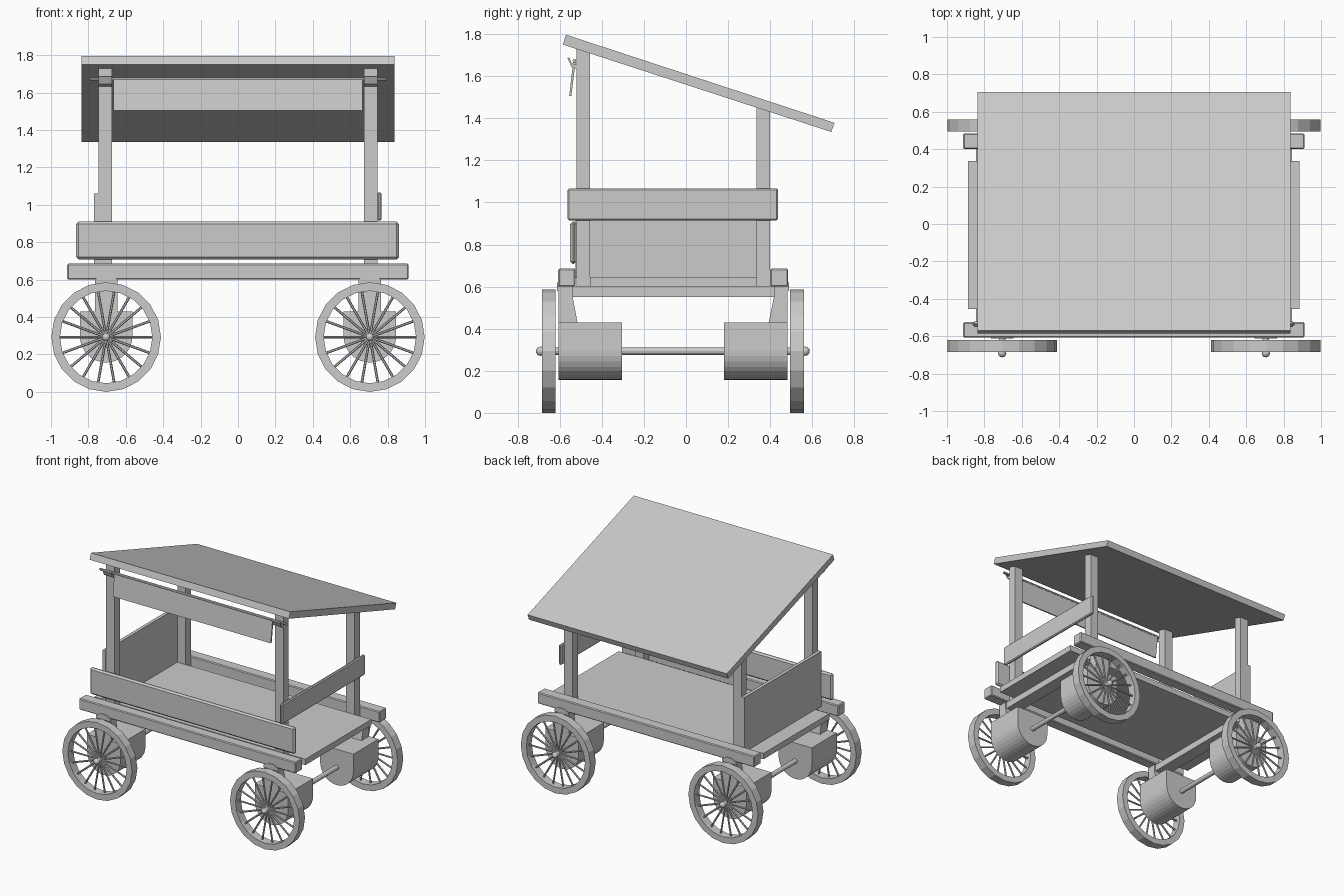
import bpy, bmesh, math
from mathutils import Matrix, Vector

if "Cube" in bpy.data.objects:
    bpy.data.objects.remove(bpy.data.objects["Cube"])


def finish(name, bm, bevel=0):
    bmesh.ops.recalc_face_normals(bm, faces=bm.faces)
    me = bpy.data.meshes.new(name)
    bm.to_mesh(me)
    bm.free()
    ob = bpy.data.objects.new(name, me)
    bpy.context.collection.objects.link(ob)
    if bevel:
        m = ob.modifiers.new("edge", 'BEVEL')
        m.width = bevel
        m.segments = 1
    return ob


def box(name, x, y, z, bevel=0):
    """Box from (min, max) ranges."""
    bm = bmesh.new()
    bmesh.ops.create_cube(bm, size=1)
    for v in bm.verts:
        v.co = [r[0] if c < 0 else r[1] for c, r in zip(v.co, (x, y, z))]
    return finish(name, bm, bevel)


def prism(name, pts, axis, a, b):
    """Extrude a profile: axis 'x' takes (y, z) points, axis 'y' takes (x, z)."""
    bm = bmesh.new()
    co = (lambda p, t: (t, p[0], p[1])) if axis == 'x' else (lambda p, t: (p[0], t, p[1]))
    lo = [bm.verts.new(co(p, a)) for p in pts]
    hi = [bm.verts.new(co(p, b)) for p in pts]
    bm.faces.new(lo)
    bm.faces.new(hi)
    n = len(pts)
    for i in range(n):
        bm.faces.new((lo[i], lo[(i + 1) % n], hi[(i + 1) % n], hi[i]))
    return finish(name, bm)


def add_rod(bm, p, q, r, sides):
    p, q = Vector(p), Vector(q)
    d = q - p
    mat = Matrix.Translation((p + q) / 2) @ d.to_track_quat('Z', 'Y').to_matrix().to_4x4()
    bmesh.ops.create_cone(bm, cap_ends=True, segments=sides, radius1=r, radius2=r,
                          depth=d.length, matrix=mat)


def rod(name, p, q, r, sides=12):
    bm = bmesh.new()
    add_rod(bm, p, q, r, sides)
    return finish(name, bm)


R, HUB_Z, AX = 0.293, 0.293, 0.705


def wheel(name, x, y0, y1):
    # rim
    bm = bmesh.new()
    n = 20
    rings = []
    for i in range(n):
        a = 2 * math.pi * i / n + math.pi / 2
        rings.append([bm.verts.new((x + r * math.cos(a), y, HUB_Z + r * math.sin(a)))
                      for r, y in ((R, y0), (R, y1), (0.247, y1), (0.247, y0))])
    for i in range(n):
        s, t = rings[i], rings[(i + 1) % n]
        for k in range(4):
            bm.faces.new((s[k], s[(k + 1) % 4], t[(k + 1) % 4], t[k]))
    # spokes
    ym = (y0 + y1) / 2
    for i in range(18):
        a = 2 * math.pi * i / 18
        c, s = math.cos(a), math.sin(a)
        add_rod(bm, (x + 0.01 * c, ym, HUB_Z + 0.01 * s),
                (x + 0.252 * c, ym, HUB_Z + 0.252 * s), 0.007, 6)
    finish(name, bm)


# roof
prism("roof", [(-0.57, 1.797), (-0.585, 1.75), (0.69, 1.335), (0.706, 1.378)], 'x', -0.838, 0.838)

# floor and long rails
box("floor", (-0.888, 0.885), (-0.455, 0.337), (0.6, 0.645))
for n, y in (("front_rail", (-0.608, -0.525)), ("back_rail", (0.4, 0.485))):
    box(n, (-0.913, 0.911), y, (0.6, 0.685), 0.006)

# posts with tops cut to the roof slope
for side, sx in (("left", -1), ("right", 1)):
    for n, y0, y1 in (("front", -0.52, -0.455), ("back", 0.335, 0.4)):
        top = lambda y: 1.75 - 0.3255 * (y + 0.585) + 0.005
        prism(f"{n}_{side}_post", [(y0, 0.6), (y1, 0.6), (y1, top(y1)), (y0, top(y0))],
              'x', sx * 0.675, sx * 0.745)

# side boards
box("front_board", (-0.865, 0.86), (-0.55, -0.52), (0.708, 0.91), 0.012)
box("left_panel", (-0.77, -0.745), (-0.525, 0.395), (0.64, 1.06))
box("right_board", (0.743, 0.766), (-0.562, 0.437), (0.915, 1.067), 0.007)

# hanging board, its rod and hooks
prism("hanging_board", [(-0.535, 1.68), (-0.523, 1.68), (-0.545, 1.505), (-0.555, 1.505)],
      'x', -0.665, 0.665)
rod("hanging_rod", (-0.79, -0.53, 1.672), (0.79, -0.53, 1.672), 0.009, 8)
for side, sx in (("left", -1), ("right", 1)):
    prism(f"{side}_hook", [(-0.515, 1.655), (-0.515, 1.63), (-0.545, 1.645), (-0.563, 1.685),
                           (-0.555, 1.69), (-0.543, 1.66)],
          'x', sx * 0.675, sx * 0.745)

# running gear
for side, x in (("left", -AX), ("right", AX)):
    box(f"{side}_cross_beam", (x - 0.05, x + 0.05), (-0.545, 0.48), (0.55, 0.602))
    rod(f"{side}_axle", (x, -0.695, HUB_Z), (x, 0.57, HUB_Z), 0.018)
    # half-round housing profile
    u = [(x - 0.14, 0.43)]
    u += [(x + 0.14 * math.cos(a), 0.297 + 0.14 * math.sin(a))
          for a in (math.pi + math.pi * i / 16 for i in range(17))]
    u += [(x + 0.14, 0.43)]
    for n, b0, b1, outer, top, low, w0, w1, tip in (
            ("front", -0.605, -0.305, -0.605, -0.54, -0.515, -0.685, -0.62, -0.698),
            ("back", 0.18, 0.482, 0.482, 0.42, 0.392, 0.495, 0.56, 0.573)):
        prism(f"{n}_{side}_housing", u, 'y', b0, b1)
        prism(f"{n}_{side}_bracket", [(outer, 0.425), (low, 0.425), (top, 0.56), (top, 0.605),
                                      (outer, 0.605)], 'x', x - 0.06, x + 0.06)
        # clasp on the rail face
        e = outer - 0.008 if n == "front" else outer + 0.008
        prism(f"{n}_{side}_clasp", [(x - 0.06, 0.58), (x + 0.06, 0.58), (x + 0.06, 0.6),
                                    (x + 0.025, 0.62), (x - 0.025, 0.62), (x - 0.06, 0.6)],
              'y', outer, e)
        wheel(f"{n}_{side}_wheel", x, w0, w1)
        # hub cap
        bm = bmesh.new()
        bmesh.ops.create_uvsphere(bm, u_segments=12, v_segments=8, radius=0.022,
                                  matrix=Matrix.Translation((x, tip + (0.007 if n == "front" else -0.007), HUB_Z)))
        finish(f"{n}_{side}_hub_cap", bm)
        for f in bpy.data.objects[f"{n}_{side}_hub_cap"].data.polygons:
            f.use_smooth = True
